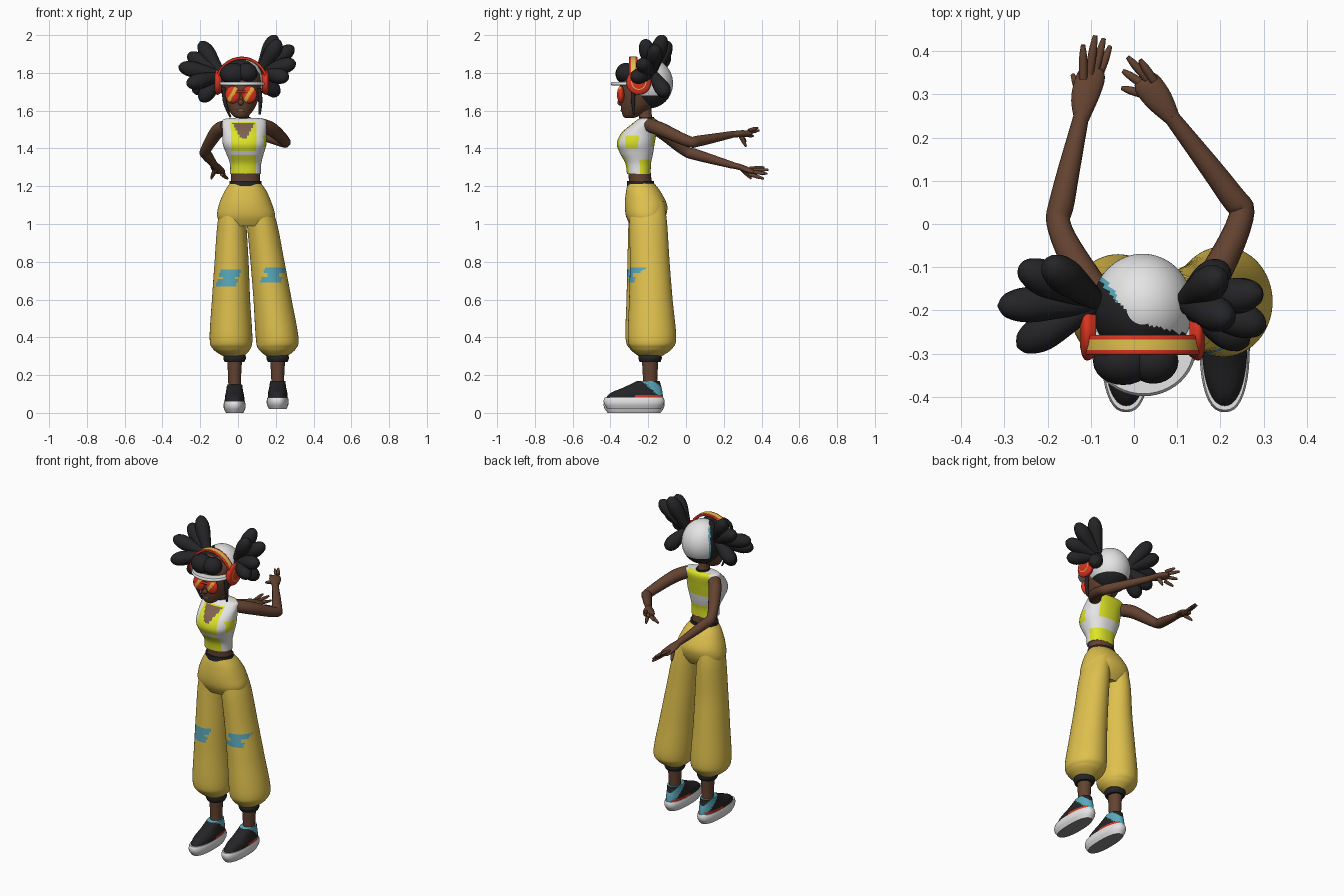
import bpy, bmesh, math
from mathutils import Vector, Matrix

cube = bpy.data.objects.get("Cube")
if cube:
    bpy.data.objects.remove(cube)

PALETTE = {
    "skin": (0.125, 0.055, 0.03), "black": (0.018, 0.018, 0.02), "white": (0.78, 0.78, 0.78),
    "mustard": (0.74, 0.53, 0.075), "lime": (0.72, 0.78, 0.02), "cyan": (0.1, 0.4, 0.5),
    "red": (0.7, 0.035, 0.015), "tan": (0.21, 0.12, 0.08), "amber": (0.8, 0.42, 0.04),
    "grey": (0.25, 0.25, 0.25)}
MATS = {}
for label, rgb in PALETTE.items():
    m = bpy.data.materials.new(label)
    m.use_nodes = True
    m.diffuse_color = (*rgb, 1)
    bsdf = m.node_tree.nodes["Principled BSDF"]
    bsdf.inputs["Base Color"].default_value = (*rgb, 1)
    bsdf.inputs["Roughness"].default_value = 0.8
    MATS[label] = m
X, Y, Z = Vector((1, 0, 0)), Vector((0, 1, 0)), Vector((0, 0, 1))
parts = []


def finish(name, bm, paint):
    """Paint is a colour name, or a rule giving one from a face's centre and normal."""
    bmesh.ops.recalc_face_normals(bm, faces=bm.faces)
    mesh = bpy.data.meshes.new(name)
    used = []
    for f in bm.faces:
        label = paint if isinstance(paint, str) else paint(f.calc_center_median(), f.normal)
        if label not in used:
            used.append(label)
            mesh.materials.append(MATS[label])
        f.material_index = used.index(label)
    bm.to_mesh(mesh)
    bm.free()
    obj = bpy.data.objects.new(name, mesh)
    bpy.context.collection.objects.link(obj)
    parts.append(obj)


def resample(keys, steps):
    """Smooth curve through key rows."""
    rows, n = [], len(keys)
    for i in range(n - 1):
        a, b, c, d = (keys[min(max(i + k, 0), n - 1)] for k in (-1, 0, 1, 2))
        for s in range(steps):
            t = s / steps
            rows.append([q + t / 2 * (r - p + t * (2 * p - 5 * q + 4 * r - w + t * (3 * (q - r) + w - p)))
                         for p, q, r, w in zip(a, b, c, d)])
    return rows + [list(keys[-1])]


def loft(name, keys, paint, ref=None, steps=6, sides=24, power=2.0):
    """Skin rings (x, y, z, rx, ry); flat rings, or rings across the path if ref is given."""
    rows = resample(keys, steps)
    bm, rings = bmesh.new(), []
    for i, (x, y, z, rx, ry) in enumerate(rows):
        u, v = X, Y
        if ref:
            t = Vector(rows[min(i + 1, len(rows) - 1)][:3]) - Vector(rows[max(i - 1, 0)][:3])
            u = t.cross(ref).normalized()
            v = u.cross(t).normalized()
        ring = []
        for k in range(sides):
            a = math.tau * k / sides
            c, s = math.cos(a), math.sin(a)
            c, s = (math.copysign(abs(w) ** (2 / power), w) for w in (c, s))
            ring.append(bm.verts.new(Vector((x, y, z)) + u * c * max(rx, .001) + v * s * max(ry, .001)))
        rings.append(ring)
    for lo, hi in zip(rings, rings[1:]):
        for k in range(sides):
            j = (k + 1) % sides
            bm.faces.new((lo[k], lo[j], hi[j], hi[k]))
    bm.faces.new(rings[0])
    bm.faces.new(rings[-1])
    finish(name, bm, paint)


def tube(name, points, paint, ref=Z, steps=5, sides=12):
    loft(name, [(*p[:3], p[3], p[-1]) for p in points], paint, ref, steps, sides)


def ball(name, loc, radii, paint, seg=24):
    bm = bmesh.new()
    bmesh.ops.create_uvsphere(bm, u_segments=seg, v_segments=seg * 2 // 3, radius=1,
                              matrix=Matrix.Translation(loc) @ Matrix.Diagonal((*radii, 1)))
    finish(name, bm, paint)


# Trousers: hips and two ballooning legs with brushed knee patches
def leg_paint(cx, cz):
    def rule(c, n):
        dx, dz = c.x - cx, c.z - cz
        stroke = abs(abs(dz) - .024) < .016 and abs(dx - .3 * dz) < .055
        return "cyan" if n.y < -.2 and (stroke or abs(dz) < .03 and abs(dx) < .03) else "mustard"
    return rule


loft("trouser_hips", [(.04, -.238, 1.215, .083, .07), (.04, -.226, 1.17, .113, .092), (.04, -.212, 1.1, .142, .112),
                      (.043, -.212, 1.04, .153, .105), (.045, -.212, .99, .13, .08)], "mustard", sides=48, power=2.2)
loft("right_trouser_leg", [(-.02, -.21, 1.12, .065, .09), (-.032, -.205, 1, .077, .1), (-.034, -.205, .8, .09, .105),
                           (-.037, -.2, .6, .101, .115), (-.037, -.195, .4, .113, .125), (-.034, -.193, .34, .1, .105),
                           (-.024, -.19, .3, .055, .06)], leg_paint(-.05, .715), steps=20, sides=64)
loft("left_trouser_leg", [(.1, -.205, 1.12, .065, .09), (.127, -.2, 1, .08, .1), (.156, -.192, .8, .09, .105),
                          (.183, -.186, .6, .101, .115), (.207, -.18, .4, .113, .128), (.207, -.182, .34, .1, .108),
                          (.205, -.188, .3, .055, .06)], leg_paint(.185, .73), steps=20, sides=64)
loft("waistband", [(.04, -.24, 1.2, .086, .073), (.04, -.24, 1.228, .084, .071)], "black", steps=1, sides=48)

# Cuffs, ankles and shoes
def shoe_paint(dz):
    def rule(c, n):
        z = c.z - dz
        if -.275 < c.y < -.13 and z < .078:
            return "red"
        if abs(c.y + .17 + (z - .12) * 1.2) < .032 or c.y > -.14 and z < .1:
            return "cyan"
        return "black"
    return rule


for side, x, dz in (("right", -.018, 0), ("left", .21, .02)):
    loft(side + "_cuff", [(x, -.19, .27, .052, .055), (x, -.19, .29, .06, .062), (x, -.19, .312, .055, .058)], "black")
    loft(side + "_ankle", [(x, -.19, .1, .034, .038), (x, -.19, .18, .034, .038), (x, -.19, .29, .04, .044)], "skin")
    loft(side + "_shoe_sole", [(x, -.275, dz, .046, .14), (x, -.275, dz + .025, .057, .157),
                               (x, -.275, dz + .045, .058, .161), (x, -.275, dz + .062, .054, .156)],
         lambda c, n: "grey" if n.z < -.8 else "white", sides=40, power=2.4)
    loft(side + "_shoe_upper", [(x, -.275, dz + .05, .053, .154), (x, -.262, dz + .085, .051, .138),
                                (x, -.23, dz + .115, .045, .1), (x, -.198, dz + .15, .04, .058)],
         shoe_paint(dz), sides=48, steps=8, power=2.2)

# Torso: bare midriff, painted crop top, neck
loft("midriff", [(.04, -.24, 1.19, .08, .066), (.04, -.243, 1.24, .077, .06), (.04, -.25, 1.3, .078, .06)], "skin")


def top_paint(c, n):
    dx, z = abs(c.x - .03), c.z
    if n.y < -.1 and c.y < -.2:
        if 1.45 < z < 1.535 and dx < .012 + (z - 1.45) * .55:
            return "tan"
        if dx < .066 and (z < 1.365 or 1.385 < z < 1.54):
            return "lime"
    elif n.y > .1:
        if dx < .075 and z > 1.41 or z < 1.34:
            return "lime"
    if 1.4 < z < 1.47 and c.x > .1 and -.32 < c.y < -.25:
        return "lime"
    return "white"


loft("crop_top", [(.04, -.25, 1.265, .082, .063), (.04, -.253, 1.32, .083, .068), (.037, -.262, 1.375, .1, .088),
                  (.035, -.266, 1.425, .116, .1), (.034, -.25, 1.48, .116, .093), (.033, -.218, 1.53, .117, .068),
                  (.032, -.207, 1.553, .11, .05), (.032, -.207, 1.56, .08, .035)], top_paint, steps=10, sides=72, power=2.3)
loft("neck", [(.03, -.205, 1.53, .042, .042), (.026, -.215, 1.57, .033, .035), (.02, -.225, 1.64, .035, .04)], "skin")
loft("choker", [(.029, -.207, 1.55, .042, .042), (.028, -.21, 1.567, .038, .04)], "black", steps=1)

# Arms and hands, reaching behind
ARMS = {
    "right": ([(-.065, -.19, 1.515, .036), (-.11, -.13, 1.49, .037), (-.172, -.01, 1.39, .028), (-.165, .06, 1.365, .029),
               (-.122, .25, 1.31, .018)],
              [(-.122, .24, 1.312, .017), (-.115, .29, 1.3, .031, .016), (-.1, .34, 1.28, .033, .015), (-.097, .36, 1.275, .024, .01)],
              [(-.118, .415, 1.3), (-.09, .437, 1.287), (-.07, .43, 1.266), (-.055, .412, 1.24)], (-.142, .345, 1.24)),
    "left": ([(.12, -.2, 1.525, .036), (.18, -.13, 1.5, .037), (.248, .015, 1.437, .029), (.222, .07, 1.44, .029),
              (.085, .25, 1.475, .018)],
             [(.092, .24, 1.473, .017), (.06, .285, 1.478, .031, .018), (.032, .322, 1.478, .033, .017), (.02, .337, 1.478, .024, .01)],
             [(.014, .38, 1.51), (-.015, .387, 1.495), (-.026, .355, 1.465), (-.028, .315, 1.435)], (.055, .318, 1.41))}
for side, (arm, palm, tips, thumb) in ARMS.items():
    tube(side + "_arm", arm, "skin", sides=16)
    tube(side + "_palm", palm, "skin", sides=16)
    root = Vector(palm[2][:3])
    centre = sum((Vector(t) for t in tips), Vector()) / 4
    for i, tip in enumerate(map(Vector, tips)):
        base = root + (tip - centre) * .5
        mid = base.lerp(tip, .6)
        tube(f"{side}_finger_{i + 1}", [(*base, .01), (*mid, .0095), (*tip, .005)], "skin")
    base = Vector(palm[1][:3])
    tube(side + "_thumb", [(*base, .014), (*base.lerp(Vector(thumb), .6), .011), (*thumb, .005)], "skin")

# Head: face, nose, lips and two-tone hair cap
loft("face", [(.015, -.3, 1.56, .022, .02), (.015, -.288, 1.575, .044, .047), (.016, -.262, 1.615, .073, .082),
              (.017, -.245, 1.66, .09, .104), (.018, -.232, 1.71, .1, .118), (.02, -.222, 1.78, .1, .12),
              (.02, -.21, 1.84, .06, .08)], "skin", sides=32)
ball("nose", (.015, -.346, 1.643), (.014, .018, .016), "skin")
ball("lips", (.015, -.334, 1.602), (.024, .012, .009), "tan")


def cap_paint(c, n):
    edge = c.y + .225 + c.x * (1.3 if c.x < 0 else .25)
    if c.z < 1.68:
        return "black"
    if c.x < -.04 and abs(edge) < .009:
        return "cyan"
    return "white" if edge > 0 else "black"


ball("hair_cap", (.02, -.193, 1.745), (.117, .124, .132), cap_paint, 72)
ball("fringe_right", (-.025, -.318, 1.795), (.07, .055, .058), "black")
ball("fringe_left", (.045, -.318, 1.8), (.058, .052, .052), "black")
tube("right_braid", [(-.075, -.29, 1.72, .012), (-.068, -.31, 1.64, .01), (-.04, -.3, 1.565, .005)], "black", ref=Y)
tube("left_braid", [(.112, -.28, 1.72, .012), (.118, -.28, 1.65, .011), (.115, -.275, 1.58, .006)], "black", ref=Y)

# Pigtails made of fat tapering locks
PIGTAILS = {
    "right": ((-.085, -.18, 1.785), [(-.2, -.09, 1.965), (-.265, -.1, 1.9), (-.315, -.19, 1.835), (-.27, -.285, 1.74),
                                     (-.2, -.2, 1.65), (-.24, -.13, 1.7)]),
    "left": ((.115, -.18, 1.8), [(.2, -.12, 2), (.22, -.22, 1.975), (.295, -.16, 1.94), (.305, -.24, 1.855),
                                 (.265, -.28, 1.775), (.21, -.1, 1.68)])}
for side, (base, tips) in PIGTAILS.items():
    for i, tip in enumerate(tips):
        b, e = Vector(base), Vector(tip)
        profile = [(0, .022), (.35, .034), (.7, .042), (.92, .028), (1, .004)]
        tube(f"{side}_hair_lock_{i + 1}", [(*b.lerp(e, t), r) for t, r in profile], "black", ref=Y, steps=4, sides=14)

# Headphones: striped band and round cups
arc = [math.pi * k / 12 for k in range(13)]
loft("headphone_band", [(.02 + .133 * math.cos(a), -.28, 1.745 + .133 * math.sin(a), .008, .023) for a in arc],
     lambda c, n: "mustard" if abs(c.y + .28) < .012 else "red", ref=Y, steps=3, sides=32, power=5)
for side, x, s in (("right", -.1, -1), ("left", .14, 1)):
    rings = [(-.012, .055), (.006, .066), (.018, .06), (.025, .035)]
    tube(side + "_headphone_cup", [(x + s * d, -.25, 1.75, r) for d, r in rings],
         lambda c, n: "mustard" if .034 < math.hypot(c.y + .25, c.z - 1.75) < .042 and abs(n.x) > .3 else "red",
         steps=4, sides=32)

# Visor brim and tinted glasses
loft("visor_brim", [(.022, -.285, 1.733, .115, .108), (.022, -.285, 1.742, .122, .114), (.022, -.285, 1.752, .116, .108)],
     "white", steps=3, sides=48)
for side, x in (("right", -.028), ("left", .06)):
    ball(side + "_lens", (x, -.345, 1.685), (.04, .02, .046),
         lambda c, n, x=x: "amber" if abs(c.x - x - .6 * (c.z - 1.69)) < .011 and n.y < 0 else "red", 40)
loft("glasses_bridge", [(-.01, -.358, 1.7, .006, .006), (.042, -.358, 1.7, .006, .006)], "red", ref=Z, steps=1, sides=12)

# Soft shading with crisp edges
bpy.ops.object.select_all(action="DESELECT")
for obj in parts:
    obj.select_set(True)
bpy.context.view_layer.objects.active = parts[0]
bpy.ops.object.shade_smooth_by_angle(angle=math.radians(50))
